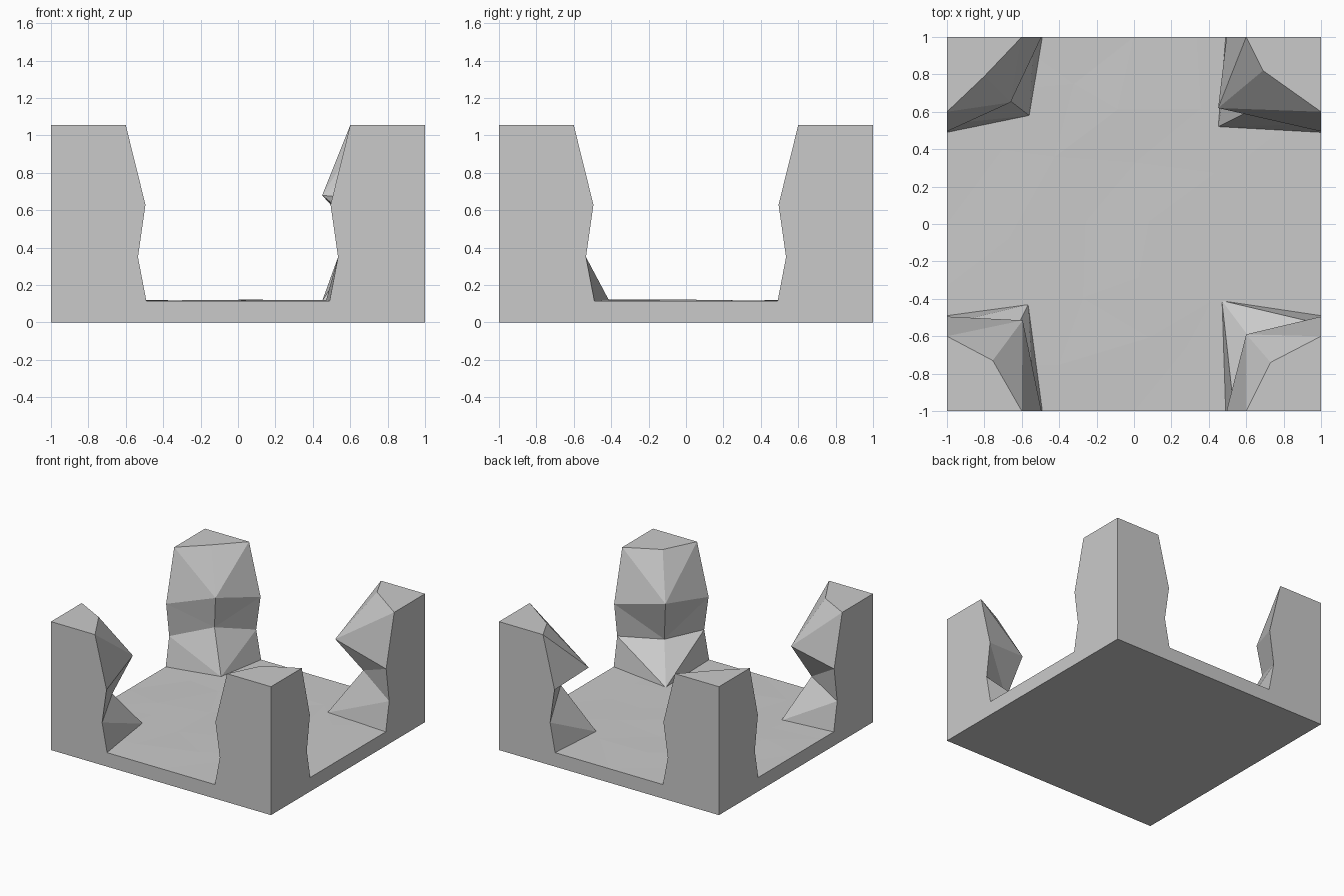
import bpy, bmesh, random

random.seed(4)
cube = bpy.data.objects.get("Cube")
if cube:
    bpy.data.objects.remove(cube, do_unlink=True)

FLOOR, TOP = 0.115, 1.055

stone = bpy.data.materials.new("grey_stone")
stone.use_nodes = True
grey = (0.59, 0.59, 0.59, 1)
stone.diffuse_color = grey
stone.node_tree.nodes["Principled BSDF"].inputs["Base Color"].default_value = grey


def finish(bm, name):
    bmesh.ops.recalc_face_normals(bm, faces=bm.faces[:])
    mesh = bpy.data.meshes.new(name)
    bm.to_mesh(mesh)
    bm.free()
    mesh.materials.append(stone)
    obj = bpy.data.objects.new(name, mesh)
    bpy.context.collection.objects.link(obj)
    return obj


# Ground slab: a flat box with a faintly uneven top
def ground():
    bm = bmesh.new()
    bmesh.ops.create_grid(bm, x_segments=6, y_segments=6, size=1)
    for v in bm.verts:
        v.co.z = FLOOR
        if not v.is_boundary:
            v.co.x += random.uniform(-0.1, 0.1)
            v.co.y += random.uniform(-0.1, 0.1)
            v.co.z += random.uniform(0, 0.008)
    rim = [e for e in bm.edges if e.is_boundary]
    bmesh.ops.triangulate(bm, faces=bm.faces[:])
    new = bmesh.ops.extrude_edge_only(bm, edges=rim)["geom"]
    for v in new:
        if isinstance(v, bmesh.types.BMVert):
            v.co.z = 0
    bmesh.ops.holes_fill(bm, edges=[e for e in bm.edges if e.is_boundary], sides=0)
    return finish(bm, "ground_slab")


# Shared outline where each pillar meets the tile sides: (distance, height)
OUTLINE = [(0.49, FLOOR), (0.535, 0.35), (0.495, 0.63), (0.60, TOP)]


# Corner pillar: stacked four-point rings with its own inner ridge
def pillar(name, sx, sy, ridge):
    bm = bmesh.new()
    rings = []
    for (d, z), inner in zip(OUTLINE, ridge):
        points = [(1, 1, z), (d, 1, z), inner, (1, d, z)]
        rings.append([bm.verts.new((sx * x, sy * y, h)) for x, y, h in points])
    for low, up in zip(rings, rings[1:]):
        # flat outer sides
        bm.faces.new((low[0], low[1], up[1], up[0]))
        bm.faces.new((low[0], low[3], up[3], up[0]))
        # faceted inner sides, split from the upper rim to the lower ridge
        for rim in (1, 3):
            bm.faces.new((low[rim], low[2], up[rim]))
            bm.faces.new((low[2], up[2], up[rim]))
    bm.faces.new(rings[0])
    bm.faces.new(rings[-1])
    return finish(bm, name)


ground()
pillar("back_left_pillar", 1, 1,
       [(0.45, 0.52, FLOOR), (0.69, 0.64, 0.48), (0.45, 0.62, 0.68), (0.69, 0.82, TOP)])
pillar("front_left_pillar", 1, -1,
       [(0.47, 0.41, FLOOR), (0.68, 0.69, 0.35), (0.60, 0.59, 0.70), (0.73, 0.74, TOP)])
pillar("back_right_pillar", -1, 1,
       [(0.56, 0.58, FLOOR), (0.69, 0.68, 0.45), (0.66, 0.65, 0.71), (0.80, 0.79, TOP)])
pillar("front_right_pillar", -1, -1,
       [(0.565, 0.43, FLOOR), (0.68, 0.66, 0.42), (0.595, 0.515, 0.70), (0.755, 0.73, TOP)])
